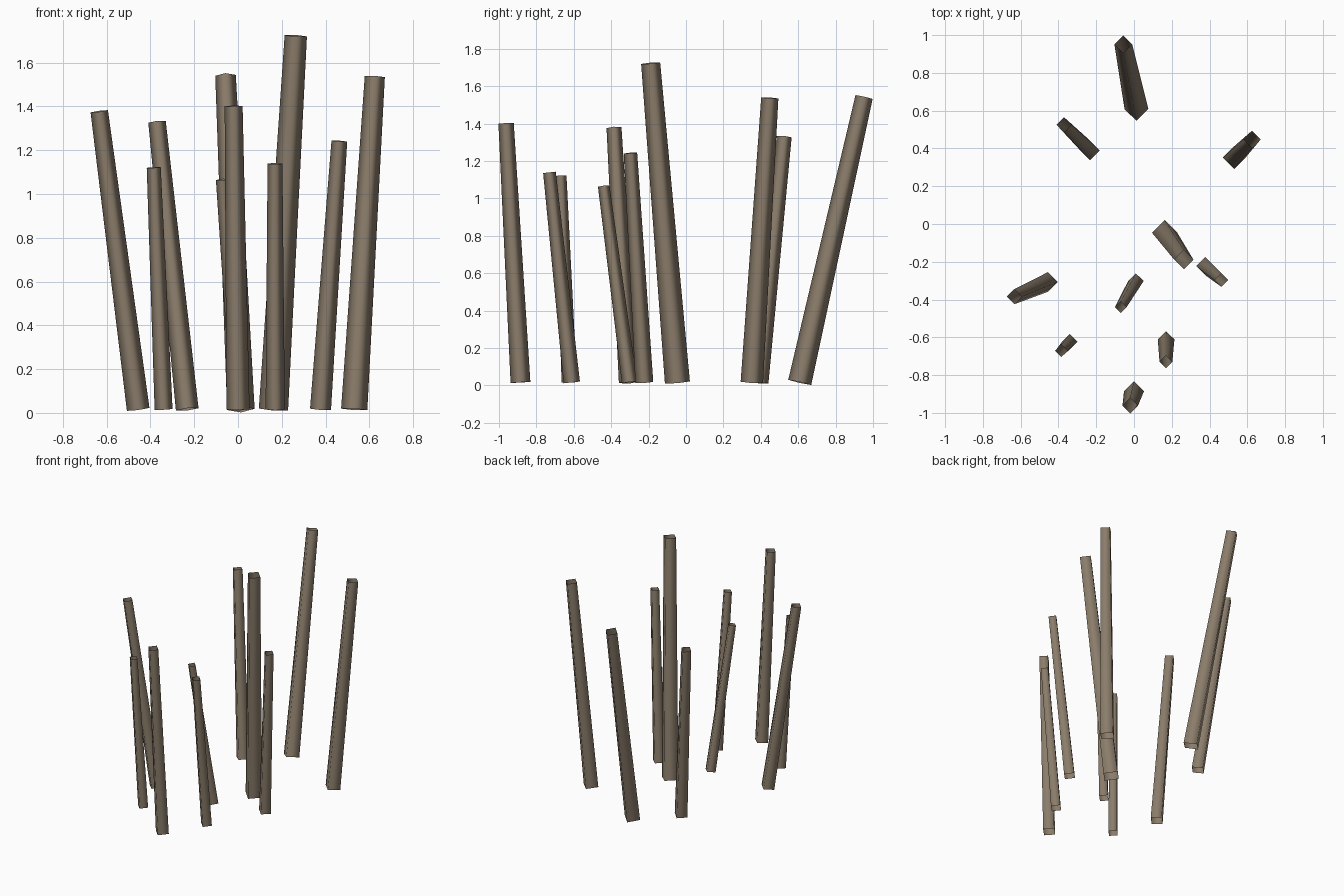
import bpy, bmesh
from mathutils import Vector

if "Cube" in bpy.data.objects:
    bpy.data.objects.remove(bpy.data.objects["Cube"])

# One weathered wood colour
wood = bpy.data.materials.new("weathered_wood")
wood.diffuse_color = (0.258, 0.205, 0.147, 1)
wood.use_nodes = True
wood.node_tree.nodes["Principled BSDF"].inputs["Base Color"].default_value = wood.diffuse_color

UP = Vector((0, 0, 1))
SIDES = 4
BASE_Z = 0.016


def leaning_pole(name, base, base_r, top, top_r):
    """Open-ended, tapered four-sided pole with rims square to its axis."""
    base, top = Vector(base), Vector(top)
    turn = UP.rotation_difference(top - base)
    corners = [Vector((1, 0, 0)), Vector((0, 1, 0)), Vector((-1, 0, 0)), Vector((0, -1, 0))]
    bm = bmesh.new()
    low = [bm.verts.new(base + turn @ (c * base_r)) for c in corners]
    high = [bm.verts.new(top + turn @ (c * top_r)) for c in corners]
    for i in range(SIDES):
        j = (i + 1) % SIDES
        face = bm.faces.new((low[i], low[j], high[j], high[i]))
        face.smooth = True
    mesh = bpy.data.meshes.new(name)
    bm.to_mesh(mesh)
    bm.free()
    mesh.materials.append(wood)
    obj = bpy.data.objects.new(name, mesh)
    bpy.context.collection.objects.link(obj)


# name, base x, base y, base radius, top x, top y, top z, top radius
poles = [
    ("left_pole", -0.456, -0.307, 0.052, -0.634, -0.385, 1.378, 0.040),
    ("middle_short_pole", 0.010, -0.302, 0.041, -0.070, -0.440, 1.066, 0.031),
    ("back_left_pole", -0.232, 0.389, 0.052, -0.370, 0.525, 1.330, 0.040),
    ("front_left_pole", -0.340, -0.624, 0.041, -0.385, -0.671, 1.121, 0.032),
    ("back_pole", 0.013, 0.608, 0.063, -0.057, 0.952, 1.542, 0.047),
    ("front_pole", 0.000, -0.885, 0.053, -0.020, -0.962, 1.402, 0.041),
    ("front_right_pole", 0.170, -0.611, 0.044, 0.169, -0.730, 1.139, 0.034),
    ("tall_centre_pole", 0.162, -0.046, 0.067, 0.264, -0.189, 1.723, 0.051),
    ("right_pole", 0.377, -0.223, 0.048, 0.463, -0.297, 1.242, 0.036),
    ("back_right_pole", 0.531, 0.352, 0.060, 0.625, 0.448, 1.537, 0.046),
]
for name, bx, by, br, tx, ty, tz, tr in poles:
    leaning_pole(name, (bx, by, BASE_Z), br, (tx, ty, tz), tr)
